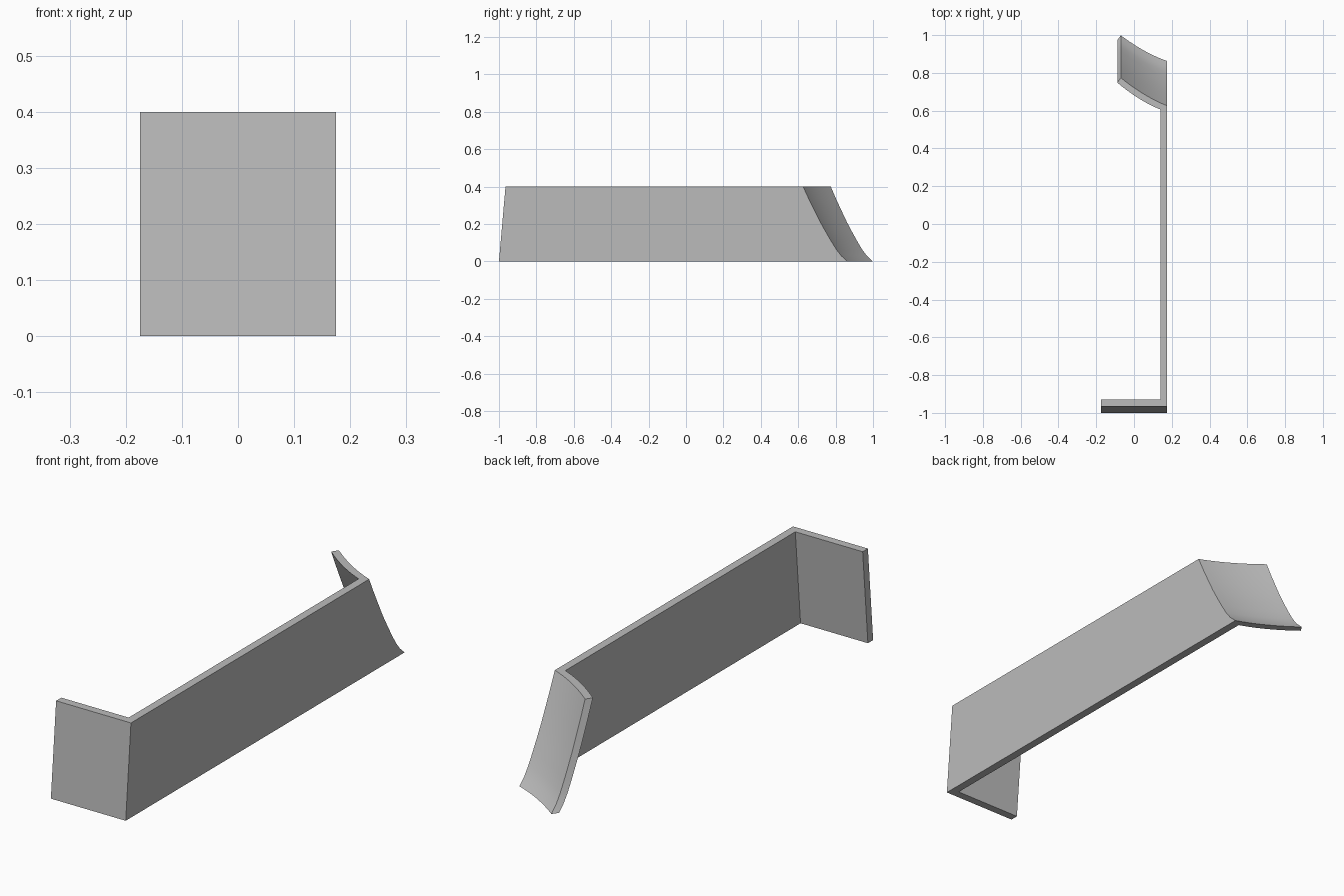
import bpy
import bmesh

cube = bpy.data.objects.get("Cube")
if cube:
    bpy.data.objects.remove(cube)

HEIGHT, THICK = 0.4, 0.035
SIDE, TIP = 0.175, -0.07
STEPS = 10

grey = bpy.data.materials.new("plain_grey")
grey.use_nodes = True
grey.diffuse_color = (0.5, 0.5, 0.5, 1)
grey.node_tree.nodes["Principled BSDF"].inputs["Base Color"].default_value = (0.5, 0.5, 0.5, 1)

# Height and rear position of the curved end, from bottom to top
rear_profile = [(0, 0.863), (0.03, 0.83), (0.065, 0.803), (0.11, 0.775),
                (0.16, 0.746), (0.21, 0.718), (0.27, 0.688), (0.335, 0.656), (HEIGHT, 0.626)]


def section(z, rear):
    """Closed outline of the bracket at one height."""
    front = -1 + 0.035 * z / HEIGHT
    reach = 0.136 + 0.012 * z / HEIGHT
    outer, inner = [], []
    for i in range(STEPS + 1):
        t = i / STEPS
        sag = 0.05 * t * (1 - t)
        outer.append((SIDE + (TIP - SIDE) * t, rear + reach * t - sag))
        inner.append((SIDE - THICK + (TIP - 0.018 - SIDE + THICK) * t,
                      rear - 0.02 + (reach - 0.006) * t - sag))
    points = [(-SIDE, front), (SIDE, front)] + outer + inner[::-1]
    points += [(SIDE - THICK, front + THICK), (-SIDE, front + THICK)]
    return [(x, y, z) for x, y in points]


# Skin the outlines into one continuous bracket and cap both ends
bm = bmesh.new()
rings = [[bm.verts.new(p) for p in section(z, y)] for z, y in rear_profile]
for low, high in zip(rings, rings[1:]):
    for i in range(len(low)):
        j = (i + 1) % len(low)
        bm.faces.new((low[i], low[j], high[j], high[i]))
bm.faces.new(rings[0][::-1])
bm.faces.new(rings[-1])
bmesh.ops.recalc_face_normals(bm, faces=bm.faces)

mesh = bpy.data.meshes.new("curved_end_bracket")
bm.to_mesh(mesh)
bm.free()
mesh.materials.append(grey)
bracket = bpy.data.objects.new("curved_end_bracket", mesh)
bpy.context.collection.objects.link(bracket)

# Smooth the curved end while keeping the corners crisp
bpy.ops.object.select_all(action="DESELECT")
bracket.select_set(True)
bpy.context.view_layer.objects.active = bracket
bpy.ops.object.shade_smooth_by_angle(angle=0.5)
